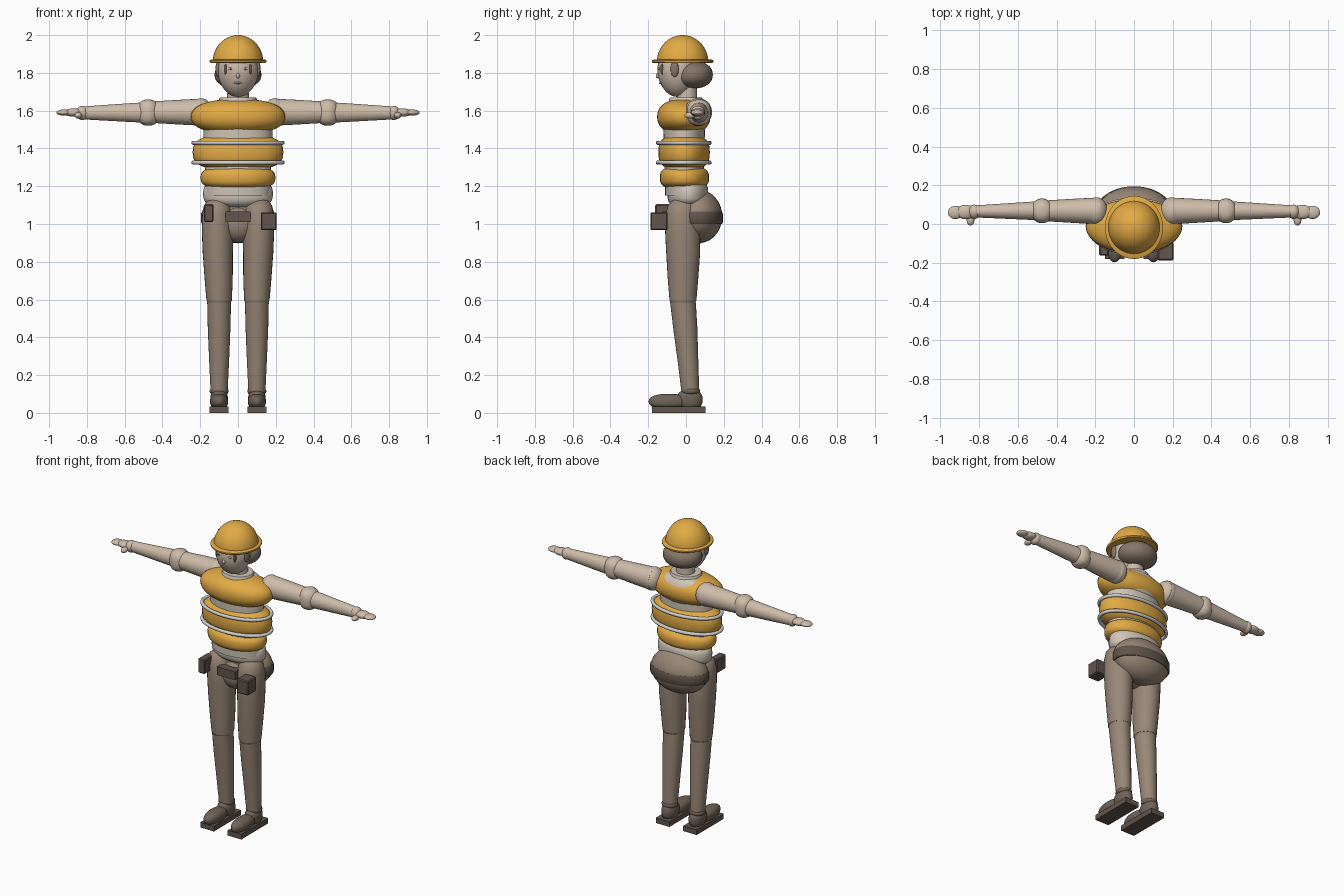
import bpy, bmesh, math

if "Cube" in bpy.data.objects:
    bpy.data.objects.remove(bpy.data.objects["Cube"])


def material(name, srgb):
    m = bpy.data.materials.new(name)
    m.diffuse_color = [(c / 255 / 12.92 if c < 11 else ((c / 255 + 0.055) / 1.055) ** 2.4) for c in srgb] + [1]
    m.use_nodes = True
    m.node_tree.nodes["Principled BSDF"].inputs["Base Color"].default_value = m.diffuse_color
    return m


YELLOW = material("safety yellow", (226, 170, 68))
SKIN = material("skin", (206, 188, 170))
SHIRT = material("pale shirt", (208, 198, 184))
TROUSER = material("trouser brown", (152, 135, 118))
HAIR = material("hair brown", (134, 118, 104))
BOOT = material("boot brown", (112, 99, 88))
DARK = material("dark leather", (98, 85, 77))
SILVER = material("reflective silver", (208, 208, 208))


def finish(name, bm, mat, smooth=True):
    bmesh.ops.recalc_face_normals(bm, faces=bm.faces)
    me = bpy.data.meshes.new(name)
    bm.to_mesh(me)
    bm.free()
    me.materials.append(mat)
    ob = bpy.data.objects.new(name, me)
    bpy.context.collection.objects.link(ob)
    if smooth:
        bpy.ops.object.select_all(action='DESELECT')
        ob.select_set(True)
        bpy.context.view_layer.objects.active = ob
        bpy.ops.object.shade_smooth_by_angle(angle=math.radians(40))
    return ob


def ellipsoid(name, c, r, mat, e=1.0, taper=0.0):
    """Ellipsoid; e < 1 gives a fuller barrel, taper narrows the lower half."""
    bm = bmesh.new()
    bmesh.ops.create_uvsphere(bm, u_segments=32, v_segments=20, radius=1)
    for v in bm.verts:
        x, y, z = v.co
        h = math.hypot(x, y)
        k = (h ** e / h if h > 1e-5 else 0) * (1 + taper * min(z, 0))
        v.co = (c[0] + x * k * r[0], c[1] + y * k * r[1],
                c[2] + math.copysign(abs(z) ** e, z) * r[2])
    return finish(name, bm, mat)


def loft(name, rings, mat, along_x=False, n=28):
    """Capped skin over elliptical rings: (centre, radius a, radius b)."""
    bm = bmesh.new()
    loops = []
    for (x, y, z), a, b in rings:
        loop = []
        for i in range(n):
            t = math.tau * i / n
            u, w = a * math.cos(t), b * math.sin(t)
            loop.append(bm.verts.new((x, y + u, z + w) if along_x else (x + u, y + w, z)))
        loops.append(loop)
    for p, q in zip(loops, loops[1:]):
        for i in range(n):
            bm.faces.new((p[i], p[(i + 1) % n], q[(i + 1) % n], q[i]))
    bm.faces.new(loops[0])
    bm.faces.new(loops[-1])
    return finish(name, bm, mat)


def box(name, lo, hi, mat, bevel=0.0):
    bm = bmesh.new()
    bmesh.ops.create_cube(bm, size=1)
    for v in bm.verts:
        v.co = [(l + h) / 2 + k * (h - l) for l, h, k in zip(lo, hi, v.co)]
    if bevel:
        bmesh.ops.bevel(bm, geom=bm.edges[:], offset=bevel, segments=1, affect='EDGES')
    return finish(name, bm, mat, False)


def ring(name, c, rx, ry, tube, mat):
    bm = bmesh.new()
    n, k = 48, 10
    vs = []
    for i in range(n):
        t = math.tau * i / n
        vs.append([])
        for j in range(k):
            s = math.tau * j / k
            o = tube * math.cos(s)
            vs[i].append(bm.verts.new((c[0] + (rx + o) * math.cos(t), c[1] + (ry + o) * math.sin(t),
                                       c[2] + tube * math.sin(s))))
    for i in range(n):
        for j in range(k):
            a, b = vs[i], vs[(i + 1) % n]
            bm.faces.new((a[j], b[j], b[(j + 1) % k], a[(j + 1) % k]))
    return finish(name, bm, mat)


# Hard hat: dome and brim
HY = -0.018
dome = [((0, HY, 1.855 + 0.145 * math.sin(t)), 0.134 * math.cos(t), 0.137 * math.cos(t))
        for t in [math.radians(a) for a in (0, 8, 16, 24, 32, 40, 48, 56, 64, 72, 80, 86, 89)]]
loft("helmet_dome", dome, YELLOW, n=40)
loft("helmet_brim", [((0, HY, 1.853), 0.146, 0.158), ((0, HY, 1.858), 0.15, 0.163),
                     ((0, HY, 1.866), 0.15, 0.163), ((0, HY, 1.872), 0.14, 0.15)], YELLOW, n=40)

# Head, hair and face
ellipsoid("head", (0, -0.045, 1.81), (0.11, 0.107, 0.137), SKIN, 0.95, 0.12)
ellipsoid("hair_back", (0, 0.035, 1.79), (0.124, 0.107, 0.073), HAIR, 0.9)
ellipsoid("nose", (0, -0.148, 1.785), (0.01, 0.012, 0.014), SKIN)
ellipsoid("mouth", (0, -0.137, 1.747), (0.022, 0.006, 0.005), SKIN)
for s in (-1, 1):
    ellipsoid("eye", (s * 0.038, -0.142, 1.822), (0.013, 0.006, 0.007), SHIRT)
    ellipsoid("pupil", (s * 0.038, -0.147, 1.822), (0.005, 0.003, 0.005), DARK)
    ellipsoid("hair_strand", (s * 0.066, -0.126, 1.82), (0.009, 0.01, 0.028), DARK)
    ellipsoid("side_hair", (s * 0.107, -0.06, 1.82), (0.012, 0.022, 0.042), HAIR)

# Neck and collar
loft("neck", [((0, 0.005, 1.6), 0.06, 0.055), ((0, 0.005, 1.75), 0.055, 0.052)], SKIN)
loft("collar", [((0, 0.0, 1.61), 0.108, 0.094), ((0, 0.0, 1.66), 0.1, 0.09),
                ((0, 0.0, 1.67), 0.095, 0.085)], SHIRT)

# Torso: shirt core with padded vest sections
loft("shirt_core", [((0, -0.01, 1.15), 0.17, 0.1), ((0, -0.01, 1.55), 0.185, 0.112)], SHIRT)
ellipsoid("shirt_shoulders", (0, 0.04, 1.57), (0.17, 0.085, 0.1), SHIRT)
ellipsoid("shirt_waist", (0, 0.01, 1.16), (0.185, 0.108, 0.075), SHIRT, 0.65)
ellipsoid("vest_chest", (0, -0.012, 1.568), (0.25, 0.141, 0.094), YELLOW, 0.87)
ellipsoid("vest_middle", (0, -0.01, 1.38), (0.24, 0.136, 0.096), YELLOW, 0.7)
ellipsoid("vest_lower", (0, -0.008, 1.245), (0.198, 0.13, 0.064), YELLOW, 0.7)
for z in (1.43, 1.325):
    ring("reflective_band", (0, -0.012, z), 0.236, 0.137, 0.011, SILVER)

# Hips, belt and tool pouches
ellipsoid("hips", (0, 0.065, 1.04), (0.193, 0.127, 0.142), TROUSER)
ellipsoid("crotch", (0, -0.01, 1.0), (0.1, 0.085, 0.1), TROUSER)
loft("belt", [((0, 0.066, 1.0), 0.19, 0.124), ((0, 0.066, 1.01), 0.196, 0.129),
              ((0, 0.066, 1.055), 0.196, 0.129), ((0, 0.066, 1.065), 0.19, 0.124)], DARK, n=40)
box("buckle", (-0.065, -0.125, 1.01), (0.065, -0.05, 1.065), DARK)
box("small_pouch", (-0.18, -0.163, 1.01), (-0.13, -0.06, 1.105), DARK, 0.006)
box("large_pouch", (0.122, -0.188, 0.967), (0.205, -0.098, 1.062), DARK, 0.006)

for s in (-1, 1):
    # Legs
    loft("thigh", [((s * x, y, z), a, b) for x, y, z, a, b in (
        (0.105, -0.02, 1.135, 0.02, 0.02), (0.108, -0.02, 1.125, 0.05, 0.05),
        (0.11, -0.02, 1.10, 0.07, 0.075), (0.11, -0.019, 1.05, 0.08, 0.09),
        (0.108, -0.017, 0.95, 0.083, 0.093), (0.107, -0.015, 0.85, 0.08, 0.09),
        (0.102, -0.016, 0.7, 0.074, 0.08), (0.1, -0.016, 0.595, 0.067, 0.071))], TROUSER)
    ellipsoid("knee", (s * 0.1, -0.016, 0.6), (0.066, 0.07, 0.045), TROUSER)
    loft("shin", [((s * 0.1, -0.016, 0.585), 0.063, 0.068), ((s * 0.1, -0.004, 0.45), 0.06, 0.064),
                  ((s * 0.1, 0.01, 0.28), 0.053, 0.055), ((s * 0.1, 0.023, 0.11), 0.045, 0.047)], TROUSER)
    # Boots
    ellipsoid("boot_cuff", (s * 0.1, 0.025, 0.115), (0.05, 0.05, 0.022), BOOT, 0.8)
    ellipsoid("boot_heel", (s * 0.1, 0.02, 0.07), (0.047, 0.068, 0.055), BOOT, 0.8)
    ellipsoid("boot_toe", (s * 0.1, -0.09, 0.06), (0.048, 0.108, 0.041), BOOT, 0.85)
    box("boot_sole", (s * 0.1 - 0.05, -0.18, 0.0), (s * 0.1 + 0.05, 0.102, 0.034), DARK)
    # Arms
    ellipsoid("shoulder", (s * 0.195, 0.065, 1.592), (0.06, 0.073, 0.074), SKIN)
    loft("upper_arm", [((s * 0.18, 0.067, 1.592), 0.07, 0.072), ((s * 0.3, 0.068, 1.592), 0.063, 0.066),
                       ((s * 0.45, 0.068, 1.592), 0.054, 0.057)], SKIN, True)
    ellipsoid("elbow", (s * 0.475, 0.068, 1.59), (0.06, 0.064, 0.069), SKIN, 0.8)
    loft("forearm", [((s * 0.48, 0.068, 1.59), 0.05, 0.054), ((s * 0.55, 0.068, 1.59), 0.046, 0.051),
                     ((s * 0.82, 0.065, 1.588), 0.031, 0.034)], SKIN, True)
    # Hands
    ellipsoid("wrist", (s * 0.825, 0.063, 1.588), (0.032, 0.037, 0.038), SKIN)
    ellipsoid("palm", (s * 0.87, 0.062, 1.59), (0.05, 0.037, 0.022), SKIN)
    ellipsoid("fingers", (s * 0.922, 0.06, 1.59), (0.04, 0.034, 0.016), SKIN)
    ellipsoid("thumb", (s * 0.845, 0.022, 1.575), (0.02, 0.03, 0.017), SKIN)
